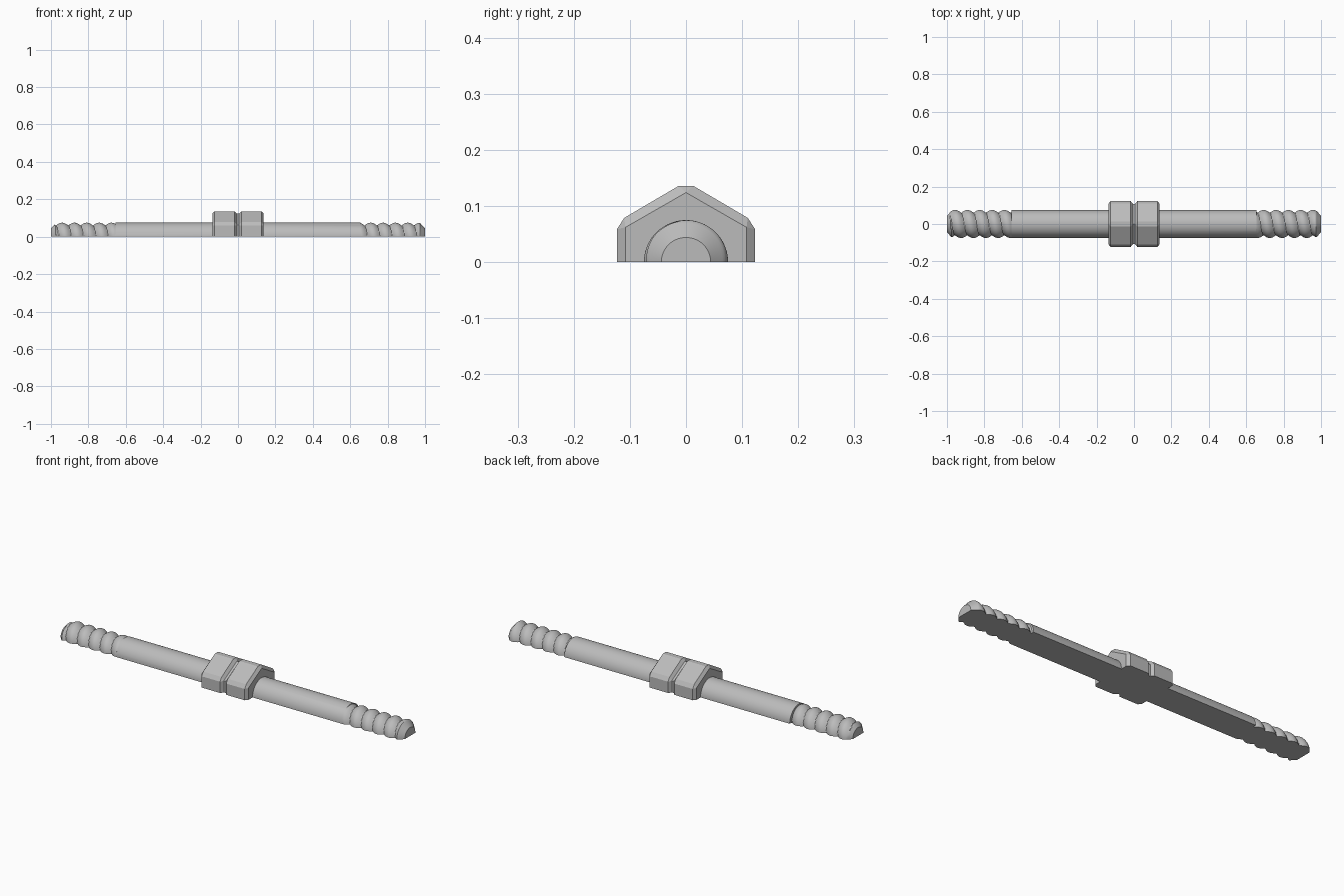
import bpy, bmesh, math

if "Cube" in bpy.data.objects:
    bpy.data.objects.remove(bpy.data.objects["Cube"])

steel = bpy.data.materials.new("steel grey")
steel.diffuse_color = (0.5, 0.5, 0.5, 1)
steel.use_nodes = True
steel.node_tree.nodes["Principled BSDF"].inputs["Base Color"].default_value = steel.diffuse_color


def loft(name, rings):
    """Skin a list of equal-length cross-sections and cap both ends."""
    bm = bmesh.new()
    vs = [[bm.verts.new(p) for p in ring] for ring in rings]
    n = len(rings[0])
    for a, b in zip(vs, vs[1:]):
        for i in range(n):
            j = (i + 1) % n
            bm.faces.new((a[i], a[j], b[j], b[i]))
    bm.faces.new(vs[0])
    bm.faces.new(vs[-1])
    bmesh.ops.remove_doubles(bm, verts=bm.verts, dist=1e-5)
    bmesh.ops.recalc_face_normals(bm, faces=bm.faces)
    mesh = bpy.data.meshes.new(name)
    bm.to_mesh(mesh)
    bm.free()
    mesh.materials.append(steel)
    ob = bpy.data.objects.new(name, mesh)
    bpy.context.collection.objects.link(ob)
    return ob


def smooth(ob):
    bpy.ops.object.select_all(action='DESELECT')
    ob.select_set(True)
    bpy.context.view_layer.objects.active = ob
    bpy.ops.object.shade_smooth_by_angle(angle=math.radians(32))


# Half rod: plain shank, then a rounded helical thread with a chamfered tip
R, ROOT, PITCH, START, TIP = 0.075, 0.059, 0.066, 0.655, 0.044
SEG = 48


def radius(x, theta):
    d = abs(x)
    if d <= START:
        return R
    phase = x / PITCH - theta / (2 * math.pi)
    r = ROOT + (R - ROOT) * abs(math.sin(math.pi * phase)) ** 0.9
    return min(r, TIP + (1 - d) * 1.1)


def half_ring(x):
    ring = []
    for i in range(SEG + 1):
        t = math.pi * i / SEG
        r = radius(x, t)
        ring.append((x, r * math.cos(t), r * math.sin(t)))
    return ring


for side, label in ((-1, "left"), (1, "right")):
    xs = [0.125, START] + [START + 0.001 + (0.999 - START) * i / 90 for i in range(91)]
    smooth(loft(label + "_threaded_rod", [half_ring(side * x) for x in xs]))

# Half hex nuts: corners trimmed on the body, end chamfers run to a sharp hex
body = [(0.123, 0), (0.123, 0.059), (0.110, 0.079), (0.013, 0.136)]
face = [(0.108, 0), (0.108, 0.062), (0.108, 0.062), (0, 0.124)]


def hex_ring(x, half):
    full = half + [(-y, z) for y, z in reversed(half)]
    return [(x, y, z) for y, z in full]


for side, label in ((-1, "left"), (1, "right")):
    sections = ((0.006, face), (0.018, body), (0.125, body), (0.137, face))
    loft(label + "_hex_nut", [hex_ring(side * x, p) for x, p in sections])

# Neck joining the two nuts inside the groove
loft("centre_neck", [hex_ring(x, face) for x in (-0.007, 0.007)])
